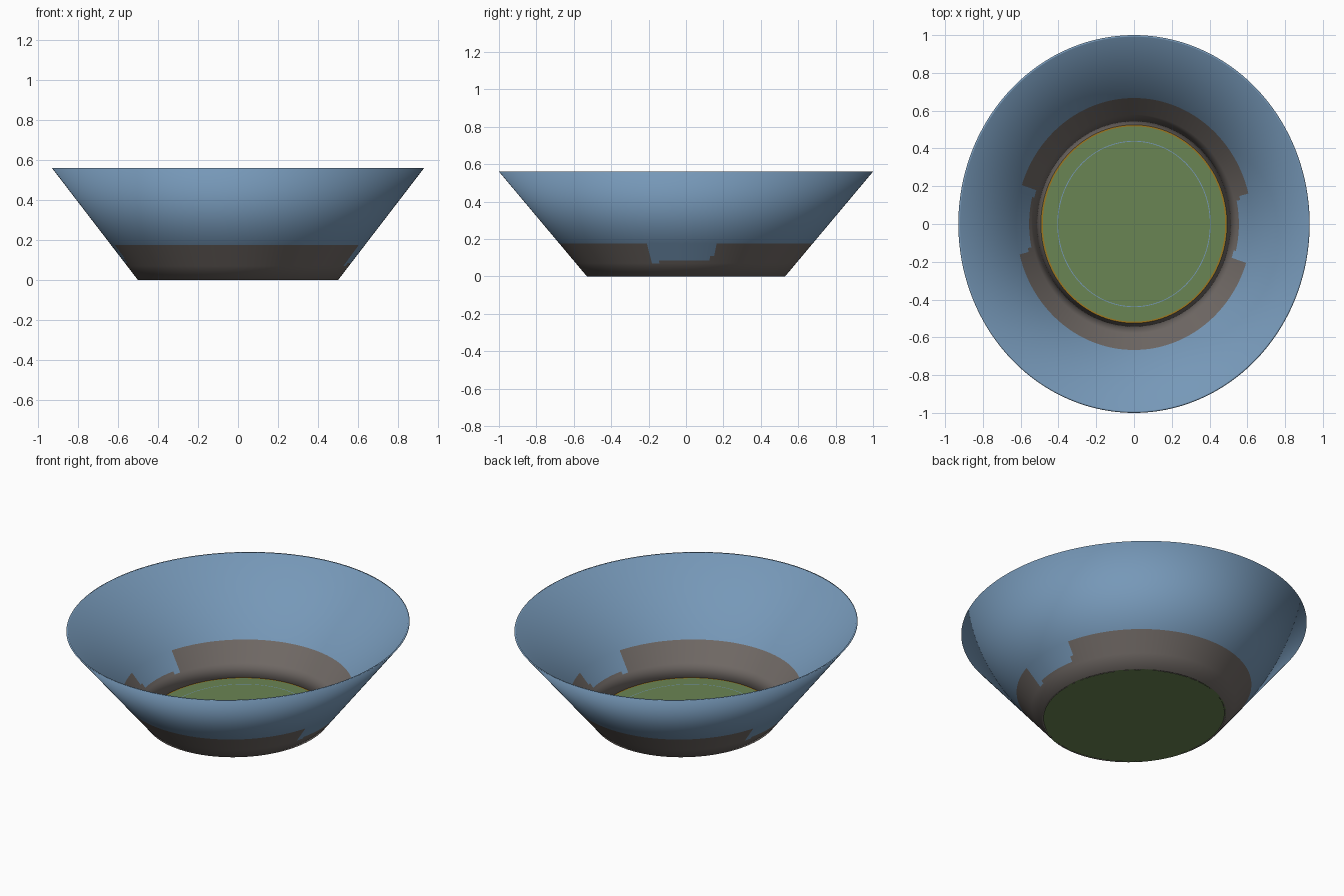
import bpy, bmesh, math

if "Cube" in bpy.data.objects:
    bpy.data.objects.remove(bpy.data.objects["Cube"])

SEG = 180          # 2 degrees per segment
H = 0.56
T = 0.01           # wall thickness measured sideways


def lin(v):
    c = v / 255
    return c / 12.92 if c <= 0.04045 else ((c + 0.055) / 1.055) ** 2.4


def material(name, r, g, b):
    m = bpy.data.materials.new(name)
    m.diffuse_color = (lin(r), lin(g), lin(b), 1)
    m.use_nodes = True
    m.node_tree.nodes["Principled BSDF"].inputs["Base Color"].default_value = m.diffuse_color
    return m


blue = material("glaze blue", 118, 152, 184)
grey = material("warm grey", 112, 105, 101)
green = material("leaf green", 106, 133, 83)
gold = material("ochre gold", 160, 118, 30)


def radii(z):
    """Outer half-widths of the oval bowl at height z."""
    return 0.5 + 0.43 * z / H, 0.53 + 0.47 * z / H


def ring(bm, rx, ry, z):
    return [bm.verts.new((rx * math.cos(2 * math.pi * i / SEG),
                          ry * math.sin(2 * math.pi * i / SEG), z)) for i in range(SEG)]


def finish(bm, name, mats, smooth):
    bmesh.ops.recalc_face_normals(bm, faces=bm.faces)
    for f in bm.faces:
        f.smooth = smooth
    me = bpy.data.meshes.new(name)
    bm.to_mesh(me)
    bm.free()
    for m in mats:
        me.materials.append(m)
    ob = bpy.data.objects.new(name, me)
    bpy.context.collection.objects.link(ob)
    return ob


def is_grey(i, z):
    """Foot band is grey, apart from a stepped blue notch on each narrow side."""
    if z > 0.175:
        return False
    a = ((i + 0.5) * 360 / SEG + 90) % 180 - 90
    if -18 < a < -14:
        return z < 0.07
    if -14 < a < 12:
        return z < 0.085
    if 12 < a < 14:
        return z < 0.11
    return True


# bowl wall: outer skin up, over the rim, inner skin down
levels = [0, 0.07, 0.085, 0.11, 0.175, H]
bm = bmesh.new()
outer = [ring(bm, *radii(z), z) for z in levels]
inner = [ring(bm, radii(z)[0] - T, radii(z)[1] - T, z) for z in levels]
loops = outer + inner[::-1]
for k, a in enumerate(loops):
    b = loops[(k + 1) % len(loops)]
    for i in range(SEG):
        j = (i + 1) % SEG
        f = bm.faces.new((a[i], a[j], b[j], b[i]))
        z = (a[i].co.z + b[i].co.z) / 2
        f.material_index = 1 if is_grey(i, z) else 0
finish(bm, "bowl_wall", [blue, grey], True)

# floor disc, reaching the full foot underneath
bm = bmesh.new()
low = ring(bm, 0.5, 0.53, 0)
top = ring(bm, 0.5, 0.53, 0.004)
bm.faces.new(low[::-1])
bm.faces.new(top)
for i in range(SEG):
    j = (i + 1) % SEG
    bm.faces.new((low[i], low[j], top[j], top[i]))
finish(bm, "bowl_floor", [green], False)


# thin painted lines on the floor
def floor_line(name, rx, ry, width, z, mat):
    bm = bmesh.new()
    a = ring(bm, rx, ry, z)
    b = ring(bm, rx - width, ry - width, z)
    for i in range(SEG):
        j = (i + 1) % SEG
        bm.faces.new((a[i], a[j], b[j], b[i]))
    ob = finish(bm, name, [mat], False)
    if ob.data.polygons[0].normal.z < 0:
        ob.data.flip_normals()


floor_line("floor_edge_line", 0.491, 0.525, 0.008, 0.006, gold)
floor_line("floor_inner_line", 0.406, 0.44, 0.004, 0.006, blue)
